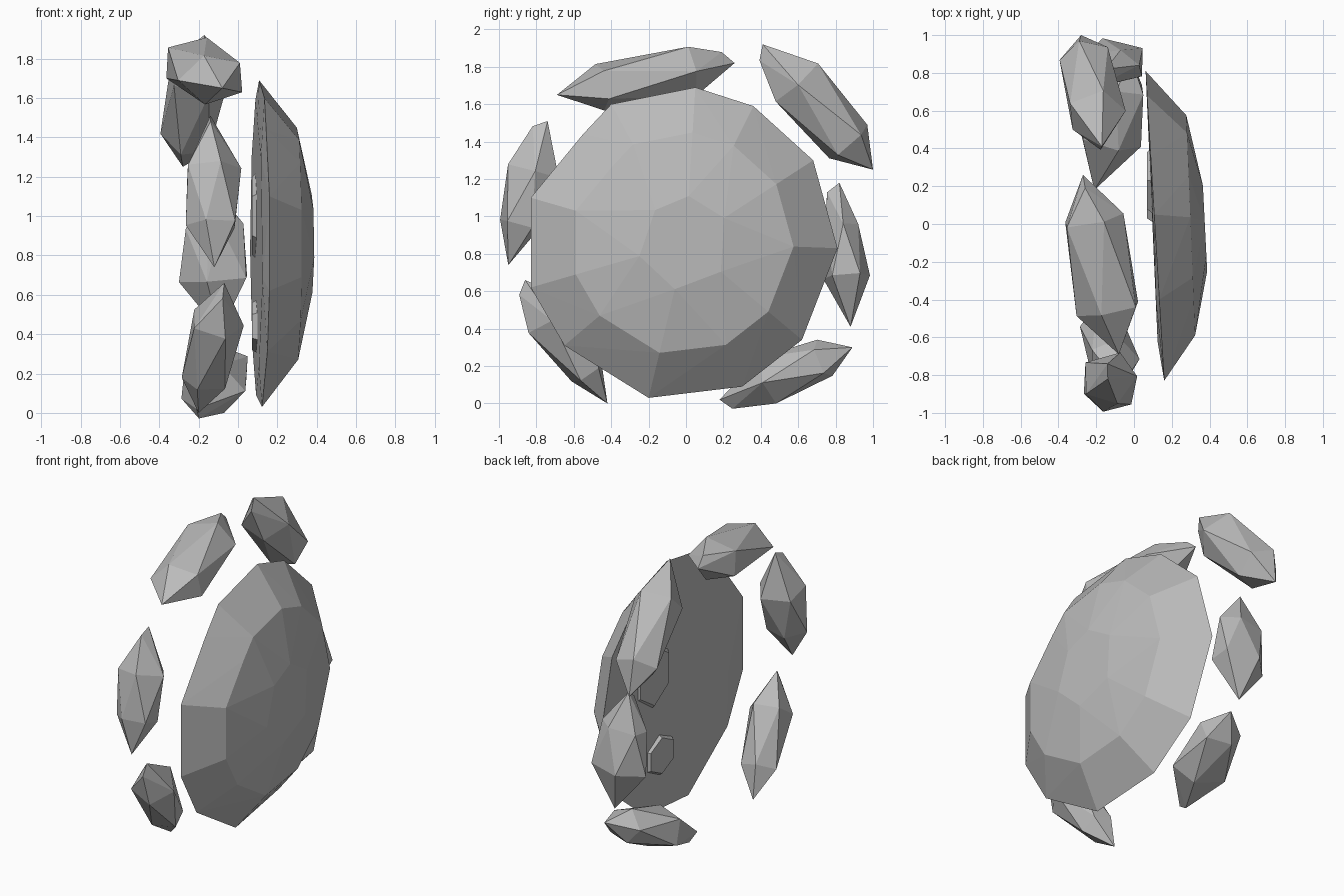
import bpy
import bmesh
import math
import random
from mathutils import Vector

random.seed(4)

default_cube = bpy.data.objects.get("Cube")
if default_cube:
    bpy.data.objects.remove(default_cube, do_unlink=True)

# One plain stone colour
STONE_COLOUR = (0.5, 0.5, 0.5, 1)
stone = bpy.data.materials.new("grey_stone")
stone.use_nodes = True
stone.diffuse_color = STONE_COLOUR
stone.node_tree.nodes["Principled BSDF"].inputs["Base Color"].default_value = STONE_COLOUR


def build_rock(name, points):
    """Wrap a faceted convex rock around the given points."""
    mesh = bpy.data.meshes.new(name)
    bm = bmesh.new()
    for point in points:
        bm.verts.new(point)
    bmesh.ops.convex_hull(bm, input=bm.verts[:])
    loose = [vert for vert in bm.verts if not vert.link_faces]
    bmesh.ops.delete(bm, geom=loose, context="VERTS")
    bmesh.ops.recalc_face_normals(bm, faces=bm.faces[:])
    bm.to_mesh(mesh)
    bm.free()
    mesh.materials.append(stone)
    rock = bpy.data.objects.new(name, mesh)
    bpy.context.collection.objects.link(rock)
    return rock


# Large domed slab: one outline repeated at several depths
SLAB_CENTRE_Z = 0.86
SLAB_OUTLINE = [
    (0.05, 1.69), (0.36, 1.59), (0.68, 1.3), (0.81, 0.83),
    (0.62, 0.34), (0.3, 0.09), (-0.2, 0.03), (-0.65, 0.31),
    (-0.83, 0.62), (-0.83, 1.1), (-0.55, 1.44), (-0.4, 1.6),
]


def slab_ring(scale, depth, tilt, step=1):
    """Shrink the outline about the slab centre and set its depth."""
    ring = []
    for y, z in SLAB_OUTLINE[::step]:
        ring.append(Vector((
            depth + tilt * y * scale,
            y * scale,
            SLAB_CENTRE_Z + (z - SLAB_CENTRE_Z) * scale,
        )))
    return ring


back_ring = slab_ring(scale=0.75, depth=0.1, tilt=-0.04, step=2)
rim_ring = slab_ring(scale=1, depth=0.11, tilt=-0.06)
shoulder_ring = slab_ring(scale=0.71, depth=0.3, tilt=-0.04)
crown_ring = slab_ring(scale=0.3, depth=0.375, tilt=-0.05, step=2)
build_rock("domed_slab", back_ring + rim_ring + shoulder_ring + crown_ring)


def boss_points(y, z, half_width, half_height):
    """A low broken lump standing proud of the slab's flat back."""
    points = []
    for depth, scale in ((0.15, 1), (0.07, 0.7)):
        for side in range(6):
            angle = math.tau * side / 6 + math.pi / 6
            points.append(Vector((
                depth,
                y + math.cos(angle) * half_width * scale,
                z + math.sin(angle) * half_height * scale,
            )))
    return points


build_rock("upper_back_boss", boss_points(0.23, 1, 0.25, 0.28))
build_rock("lower_back_boss", boss_points(0.15, 0.44, 0.2, 0.17))


def shard_points(start, end, *rings):
    """Two tips, a chipped corner and a pair of staggered five-sided rings."""
    start, end = Vector(start), Vector(end)
    along = (end - start).normalized()
    sideways = Vector((1, 0, 0))
    sideways = (sideways - along * sideways.dot(along)).normalized()
    outward = along.cross(sideways)
    chip = start.lerp(end, 0.06) + outward * 0.07
    points = [start, end, chip]
    for turn, (position, width, thickness) in zip((0, math.pi), rings):
        middle = start.lerp(end, position)
        for side in range(5):
            angle = turn + math.tau * side / 5 + random.uniform(-0.1, 0.1)
            offset = sideways * math.cos(angle) * width
            offset += outward * math.sin(angle) * thickness
            points.append(middle + offset)
    return points


# Circle of loose shards beside the slab
# Each has two tips, then two rings of position, half width, half thickness
SHARDS = {
    "top_shard": (
        (-0.27, 0.26, 1.82), (-0.08, -0.69, 1.65),
        (0.25, 0.17, 0.14), (0.75, 0.18, 0.13)),
    "upper_back_shard": (
        (-0.17, 0.41, 1.92), (-0.28, 1, 1.25),
        (0.3, 0.16, 0.16), (0.78, 0.14, 0.14)),
    "back_shard": (
        (-0.15, 0.82, 1.18), (-0.09, 0.88, 0.41),
        (0.3, 0.16, 0.09), (0.65, 0.19, 0.13)),
    "lower_back_shard": (
        (-0.21, 0.18, 0.02), (-0.02, 0.89, 0.3),
        (0.38, 0.18, 0.14), (0.78, 0.14, 0.11)),
    "lower_front_shard": (
        (-0.07, -0.86, 0.66), (-0.2, -0.42, 0),
        (0.3, 0.14, 0.15), (0.75, 0.12, 0.1)),
    "front_shard": (
        (-0.14, -0.74, 1.51), (-0.12, -0.95, 0.74),
        (0.35, 0.15, 0.15), (0.72, 0.14, 0.11)),
}
for shard_name, shape in SHARDS.items():
    build_rock(shard_name, shard_points(*shape))
